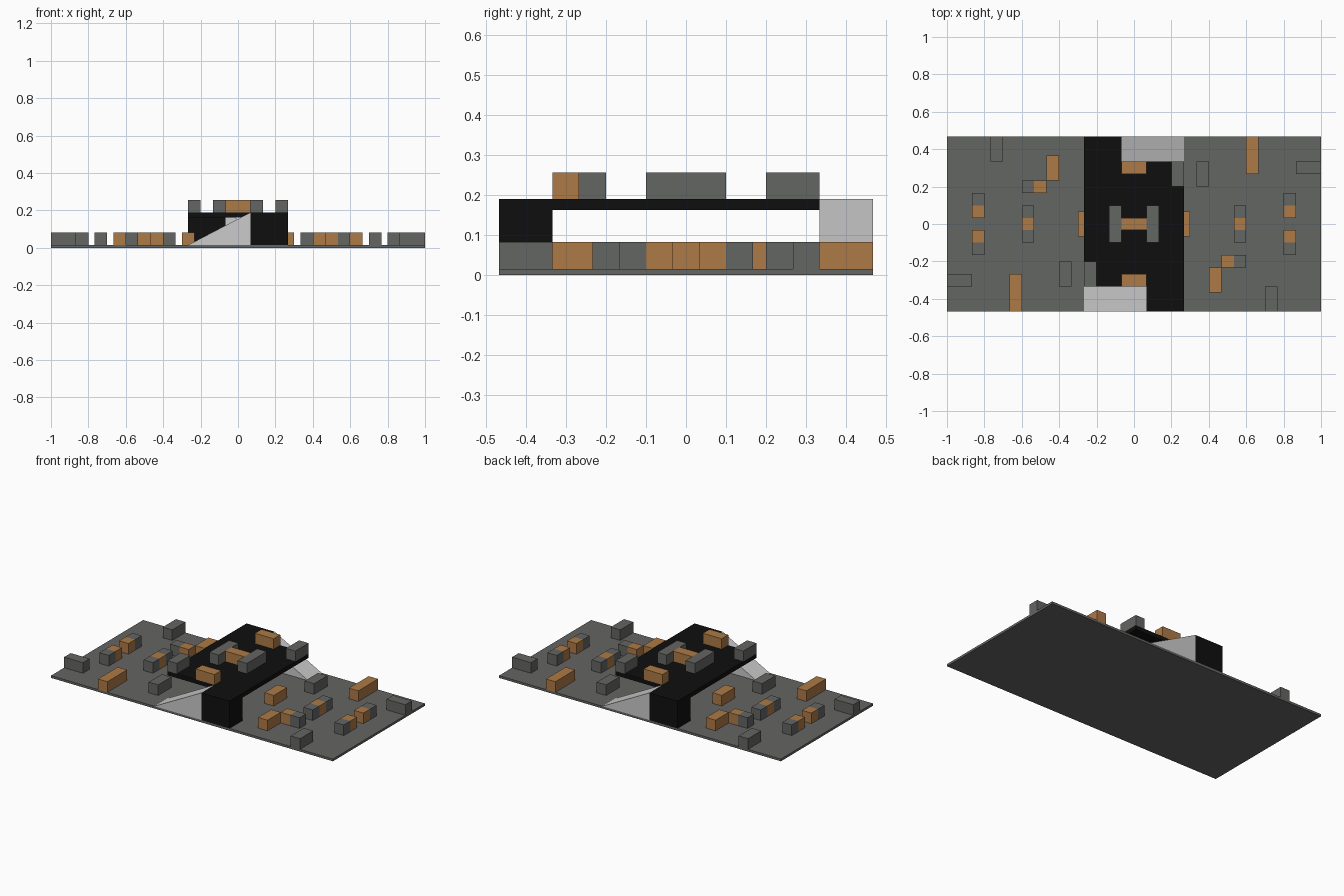
import bpy, bmesh

if "Cube" in bpy.data.objects:
    bpy.data.objects.remove(bpy.data.objects["Cube"])

U = 1 / 15                      # one grid cell of the board
BOARD_TOP = 0.0145
BLOCK_TOP = 0.0825
DECK_LOW, DECK_TOP = 0.162, 0.189
ROOF_TOP = 0.256


def material(name, rgb):
    lin = [((c / 255 + 0.055) / 1.055) ** 2.4 if c > 10 else c / 255 / 12.92 for c in rgb]
    m = bpy.data.materials.new(name)
    m.diffuse_color = (*lin, 1)
    m.use_nodes = True
    m.node_tree.nodes["Principled BSDF"].inputs["Base Color"].default_value = m.diffuse_color
    return m


GREY = material("dark grey", (100, 102, 99))
ORANGE = material("orange brown", (174, 122, 71))
BLACK = material("black", (15, 15, 15))
LIGHT = material("light grey", (203, 203, 203))


def prism(name, mat, profile, y0, y1):
    """Extrude an x-z profile along y (x and y in cells, z in units)."""
    bm = bmesh.new()
    face = bm.faces.new([bm.verts.new((x * U, y0 * U, z)) for x, z in profile])
    ext = bmesh.ops.extrude_face_region(bm, geom=[face])
    verts = [g for g in ext["geom"] if isinstance(g, bmesh.types.BMVert)]
    bmesh.ops.translate(bm, verts=verts, vec=(0, (y1 - y0) * U, 0))
    bmesh.ops.recalc_face_normals(bm, faces=bm.faces)
    mesh = bpy.data.meshes.new(name)
    bm.to_mesh(mesh)
    bm.free()
    mesh.materials.append(mat)
    obj = bpy.data.objects.new(name, mesh)
    bpy.context.collection.objects.link(obj)


def box(name, mat, x0, x1, y0, y1, z0, z1):
    prism(name, mat, [(x0, z0), (x1, z0), (x1, z1), (x0, z1)], y0, y1)


def box_pair(name, mat, x0, x1, y0, y1, z0, z1):
    """A box and its copy turned half way round the board centre."""
    box(name, mat, x0, x1, y0, y1, z0, z1)
    box(name, mat, -x1, -x0, -y1, -y0, z0, z1)


# Base board and bridge
box("board", GREY, -15, 15, -7, 7, 0, BOARD_TOP)
box("bridge_deck", BLACK, -4, 4, -5, 5, DECK_LOW, DECK_TOP)
box_pair("bridge_support", BLACK, 1, 4, -7, -5, BOARD_TOP, DECK_TOP)

# Ramps climbing to the bridge supports
for s in (1, -1):
    prism("ramp", LIGHT, [(-4 * s, BOARD_TOP), (1 * s, BOARD_TOP), (1 * s, DECK_TOP)], -7 * s, -5 * s)

# Blocks on the ground (x0, x1, y0, y1), each repeated by half-turn
ground = [
    (GREY, -11.5, -10.5, 5, 7),
    (GREY, -15, -13, -5, -4),
    (ORANGE, -10, -9, -7, -4),
    (GREY, -13, -12, 1.5, 2.5),
    (ORANGE, -13, -12, 0.5, 1.5),
    (ORANGE, -13, -12, -1.5, -0.5),
    (GREY, -13, -12, -2.5, -1.5),
    (GREY, -9, -8, 0.5, 1.5),
    (ORANGE, -9, -8, -0.5, 0.5),
    (GREY, -9, -8, -1.5, -0.5),
    (ORANGE, -7, -6, 3.5, 5.5),
    (ORANGE, -8, -7, 2.5, 3.5),
    (GREY, -9, -8, 2.5, 3.5),
    (GREY, -6, -5, -5, -3),
    (ORANGE, -4.5, -3.5, -1, 1),
]
for mat, *b in ground:
    box_pair("ground_block", mat, *b, BOARD_TOP, BLOCK_TOP)

# Blocks on the bridge deck
for mat, *b in [(ORANGE, -1, 1, 4, 5), (GREY, 3, 4, 3, 5), (GREY, -2, -1, -1.5, 1.5)]:
    box_pair("deck_block", mat, *b, DECK_TOP, ROOF_TOP)
box("deck_centre_block", ORANGE, -1, 1, -0.5, 0.5, DECK_TOP, ROOF_TOP)
